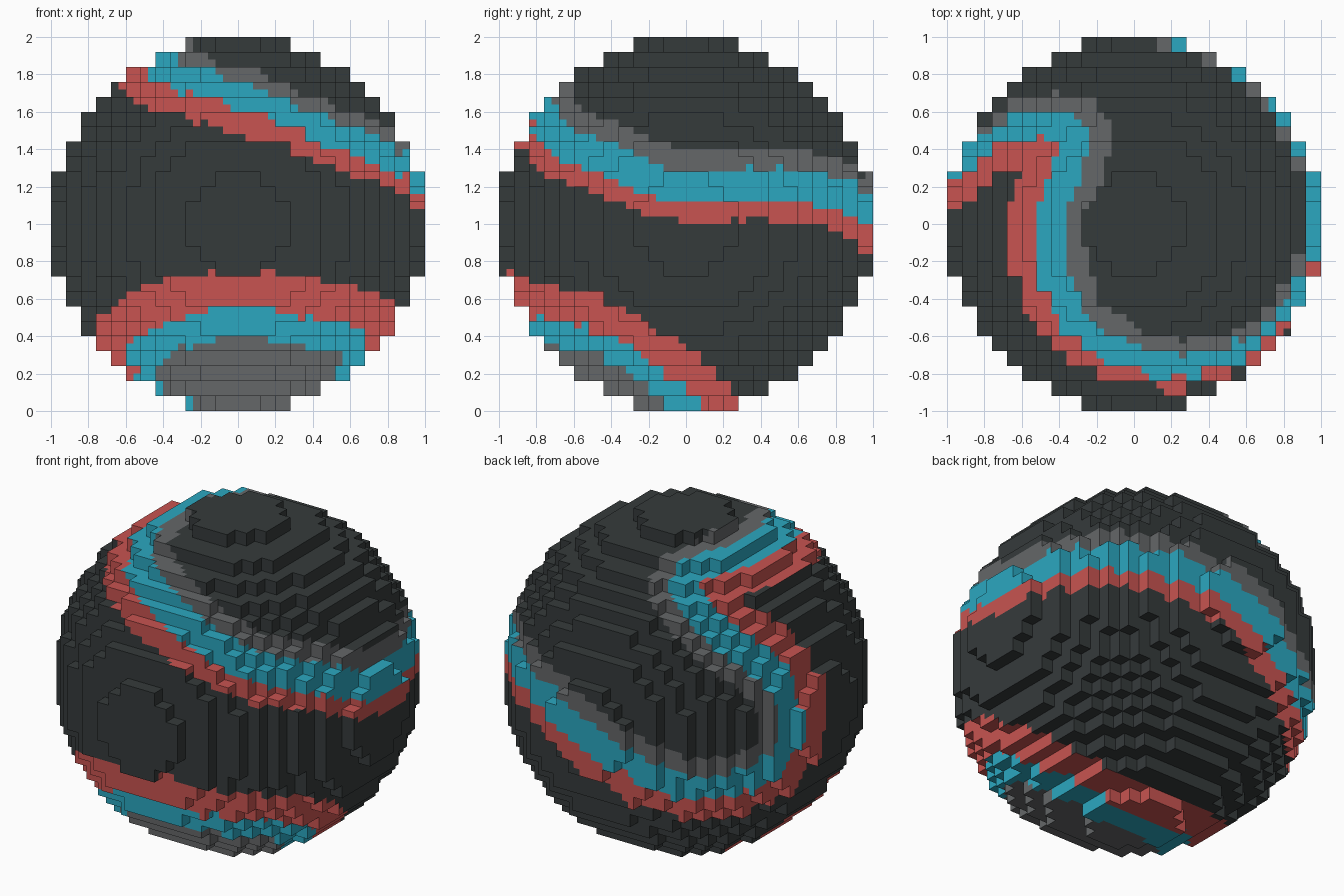
import bpy
from mathutils import Vector, kdtree

if "Cube" in bpy.data.objects:
    bpy.data.objects.remove(bpy.data.objects["Cube"])

N, S, SUB = 12, 0.08, 2          # blocks each side of centre, block size, paint cells per block edge


def material(name, rgb):
    m = bpy.data.materials.new(name)
    m.diffuse_color = (*rgb, 1)
    m.use_nodes = True
    m.node_tree.nodes["Principled BSDF"].inputs["Base Color"].default_value = m.diffuse_color
    return m


mats = [material("charcoal", (0.036, 0.043, 0.044)), material("mid_grey", (0.128, 0.135, 0.14)),
        material("cyan", (0.024, 0.39, 0.53)), material("coral_red", (0.58, 0.088, 0.082))]

# Centre lines of the two painted loops (directions from the ball centre), inside on the left
upper = [(-.43, -.2, .88), (-.33, -.5, .8), (-.05, -.7, .71), (.2, -.76, .62), (.45, -.73, .51),
         (.65, -.63, .42), (.82, -.45, .36), (.95, -.2, .25), (.98, 0, .2), (.95, .3, .21),
         (.76, .62, .2), (.22, .97, .08), (-.12, .99, -.07), (-.44, .87, -.23), (-.69, .67, -.275),
         (-.9, .4, -.19), (-.95, .32, .0), (-.93, .32, .18), (-.85, .37, .37), (-.62, .52, .59),
         (-.34, .5, .8), (-.35, .3, .88), (-.44, .08, .9)]
lower = [(0, -.84, -.54), (-.3, -.76, -.58), (-.45, -.6, -.66), (-.52, -.4, -.75), (-.43, -.15, -.89),
         (-.25, -.03, -.97), (0, 0, -1), (.24, -.02, -.97), (.46, -.1, -.88), (.61, -.3, -.73),
         (.59, -.5, -.63), (.32, -.76, -.57)]


def smooth_loop(pts, steps=12):
    """Closed Catmull-Rom curve on the unit sphere with its tangents."""
    p = [Vector(q).normalized() for q in pts]
    n, out = len(p), []
    for i in range(n):
        a, b, c, d = p[i - 1], p[i], p[(i + 1) % n], p[(i + 2) % n]
        for k in range(steps):
            t = k / steps
            out.append((0.5 * (2 * b + (c - a) * t + (2 * a - 5 * b + 4 * c - d) * t * t
                               + (3 * b - a - 3 * c + d) * t ** 3)).normalized())
    return [(q, (out[(i + 1) % len(out)] - out[i - 1]).normalized()) for i, q in enumerate(out)]


curve = [(q, t, 0) for q, t in smooth_loop(upper)] + [(q, t, 1) for q, t in smooth_loop(lower)]
tree = kdtree.KDTree(len(curve))
for i, c in enumerate(curve):
    tree.insert(c[0], i)
tree.balance()


def paint(p):
    """Colour index from the signed distance to the nearest loop."""
    d = p.normalized()
    _, i, dist = tree.find(d)
    q, t, is_lower = curve[i]
    inside = q.cross(t).dot(d - q) > 0
    if dist < 0.09:
        return 2
    if inside:
        return 1 if is_lower or dist < 0.2 else 0
    red = 0.22 if is_lower else 0.14 - 0.045 * d.x
    return 3 if dist < 0.09 + red else 0


# Block ball: every block whose centre lies inside the radius, outer faces only
rng = range(-N, N + 1)
blocks = {(x, y, z) for x in rng for y in rng for z in rng if x * x + y * y + z * z <= (N + .5) ** 2}
verts, faces, colours = {}, [], []


def vert(p):
    key = tuple(round(v * 2 * SUB) for v in p)
    return verts.setdefault(key, len(verts))


for b in sorted(blocks):
    for axis in range(3):
        for side in (-1, 1):
            nb = list(b)
            nb[axis] += side
            if tuple(nb) in blocks:
                continue
            n, u, v = Vector(), Vector(), Vector()
            n[axis], u[(axis + 1) % 3], v[(axis + 2) % 3] = side, 1, 1
            if side < 0:
                u, v = v, u
            base = Vector(b) + n * 0.5 - (u + v) * 0.5
            for i in range(SUB):
                for j in range(SUB):
                    o = base + (u * i + v * j) / SUB
                    du, dv = u / SUB, v / SUB
                    faces.append([vert(o), vert(o + du), vert(o + du + dv), vert(o + dv)])
                    colours.append(paint(o + (du + dv) / 2))

coords = [(x * S / (2 * SUB), y * S / (2 * SUB), z * S / (2 * SUB) + 1) for x, y, z in verts]
mesh = bpy.data.meshes.new("block_ball")
mesh.from_pydata(coords, [], faces)
for m in mats:
    mesh.materials.append(m)
mesh.polygons.foreach_set("material_index", colours)
mesh.update()
ball = bpy.data.objects.new("block_ball", mesh)
bpy.context.collection.objects.link(ball)
